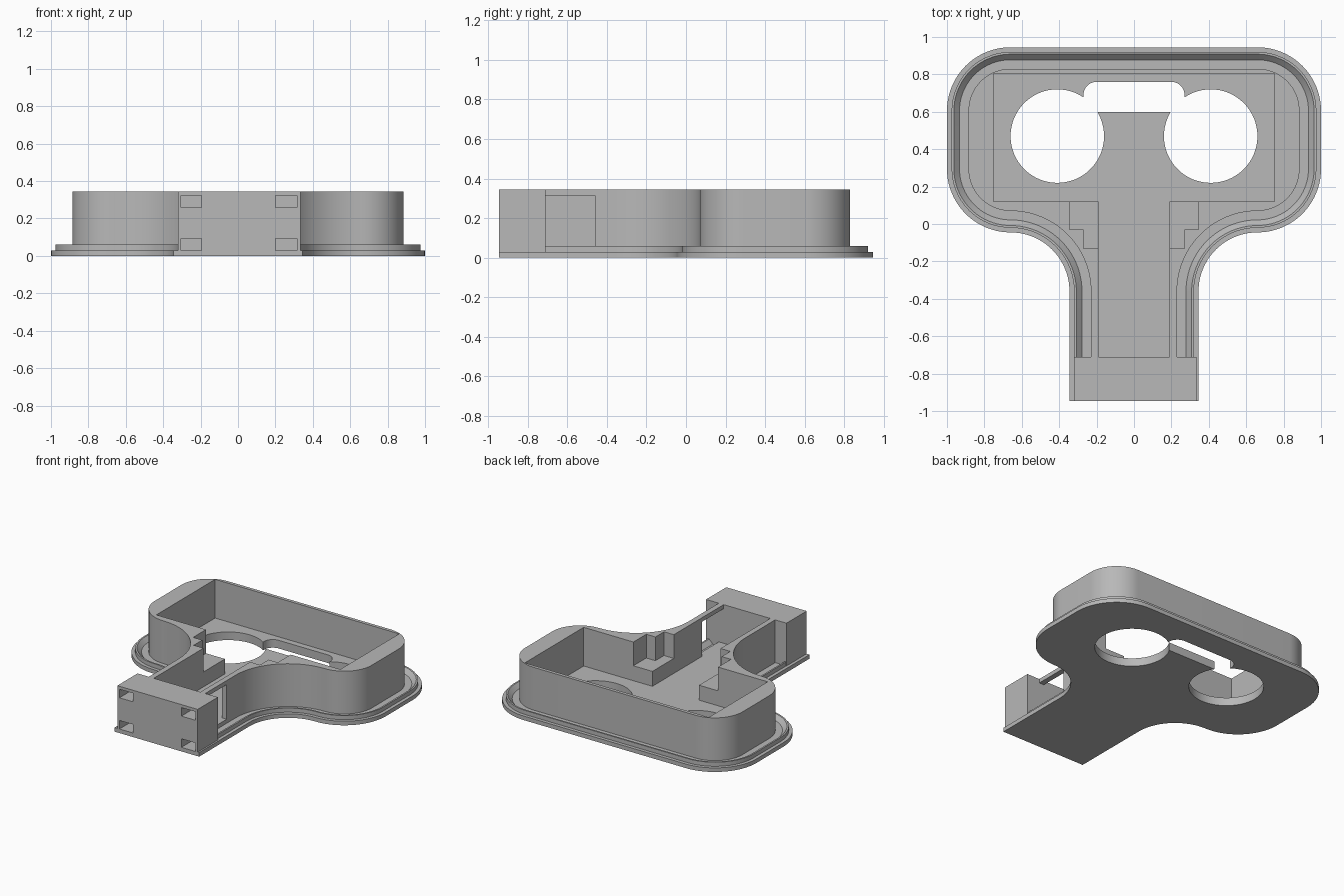
import bpy, bmesh, math

if "Cube" in bpy.data.objects:
    bpy.data.objects.remove(bpy.data.objects["Cube"], do_unlink=True)

grey = bpy.data.materials.new("plain grey")
grey.use_nodes = True
colour = (0.48, 0.48, 0.48, 1)
grey.diffuse_color = colour
grey.node_tree.nodes["Principled BSDF"].inputs["Base Color"].default_value = colour


def arc(cx, cy, r, start, end, steps=20):
    angles = [math.radians(start + (end - start) * i / steps) for i in range(steps + 1)]
    return [(cx + r * math.cos(a), cy + r * math.sin(a)) for a in angles]


def loft(name, rings):
    """Skin a stack of equal-length closed rings and cap both ends."""
    bm = bmesh.new()
    loops = [[bm.verts.new(p) for p in ring] for ring in rings]
    n = len(loops[0])
    for low, high in zip(loops, loops[1:]):
        for i in range(n):
            j = (i + 1) % n
            bm.faces.new((low[i], low[j], high[j], high[i]))
    bm.faces.new(loops[0][::-1])
    bm.faces.new(loops[-1])
    bmesh.ops.recalc_face_normals(bm, faces=bm.faces)
    mesh = bpy.data.meshes.new(name)
    bm.to_mesh(mesh)
    bm.free()
    mesh.materials.append(grey)
    ob = bpy.data.objects.new(name, mesh)
    bpy.context.collection.objects.link(ob)
    return ob


def prism(name, pts, z0, z1):
    return loft(name, [[(x, y, z) for x, y in pts] for z in (z0, z1)])


def box(name, x0, x1, y0, y1, z0, z1):
    return prism(name, [(x0, y0), (x1, y0), (x1, y1), (x0, y1)], z0, z1)


def combine(target, tool, operation):
    mod = target.modifiers.new(tool.name, "BOOLEAN")
    mod.operation = operation
    mod.solver = "EXACT"
    mod.object = tool
    bpy.context.view_layer.update()
    graph = bpy.context.evaluated_depsgraph_get()
    mesh = bpy.data.meshes.new_from_object(target.evaluated_get(graph))
    target.modifiers.clear()
    target.data = mesh
    bpy.data.objects.remove(tool, do_unlink=True)


def mirrored(half):
    return half + [(-x, y) for x, y in reversed(half)]


def outline(d, z):
    """T-shaped plan inset by d; the stem end stays inside the end block."""
    half = [(0.345 - d, -0.945 + 0.2 * d)]
    half += arc(0.66, -0.36, 0.315 + d, 180, 90)
    half += arc(0.66, 0.295, 0.34 - d, -90, 0)[1:]
    half += arc(0.66, 0.605, 0.34 - d, 0, 90)
    return [(x, y, z) for x, y in mirrored(half)]


# Stepped base rim, groove and tall wall in one skin
profile = [(0, 0), (0, 0.03), (0.025, 0.03), (0.025, 0.06), (0.037, 0.06),
           (0.067, 0.03), (0.115, 0.03), (0.115, 0.345)]
housing = loft("housing", [outline(d, z) for d, z in profile])

# End block on the stem
combine(housing, box("end_block", -0.322, 0.333, -0.945, -0.71, 0.01, 0.345), "UNION")

# Main cavity and stem channel
cavity = mirrored([(0.19, -0.71), (0.19, 0.12), (0.75, 0.12), (0.75, 0.805)])
combine(housing, prism("cavity", cavity, 0.06, 0.5), "DIFFERENCE")

# Stepped notches where the channel meets the cavity
notch = [(0.15, -0.13), (0.27, -0.13), (0.27, -0.03), (0.345, -0.03), (0.345, 0.16), (0.15, 0.16)]
for side in (1, -1):
    pts = [(side * x, y) for x, y in notch]
    combine(housing, prism("notch", pts, 0.17, 0.5), "DIFFERENCE")

# Round holes and the slot joining them through the floor
for side in (1, -1):
    ring = arc(side * 0.41, 0.47, 0.25, 0, 360, 64)[:-1]
    combine(housing, prism("round_hole", ring, -0.1, 0.2), "DIFFERENCE")
slot = mirrored([(0.27, 0.6)] + arc(0.2, 0.69, 0.07, 0, 90, 10))
combine(housing, prism("joining_slot", slot, -0.1, 0.2), "DIFFERENCE")

# Window in one side of the channel
combine(housing, box("side_window", 0.15, 0.26, -0.71, -0.46, 0.06, 0.315), "DIFFERENCE")

# Four blind pockets in the end block
for x0, x1 in ((-0.305, -0.195), (0.2, 0.315)):
    for z0, z1 in ((0.03, 0.093), (0.26, 0.323)):
        combine(housing, box("pocket", x0, x1, -1, -0.83, z0, z1), "DIFFERENCE")

# Smooth the curved walls, keep the edges crisp
bpy.ops.object.select_all(action="DESELECT")
housing.select_set(True)
bpy.context.view_layer.objects.active = housing
bpy.ops.object.shade_smooth_by_angle(angle=math.radians(30))
